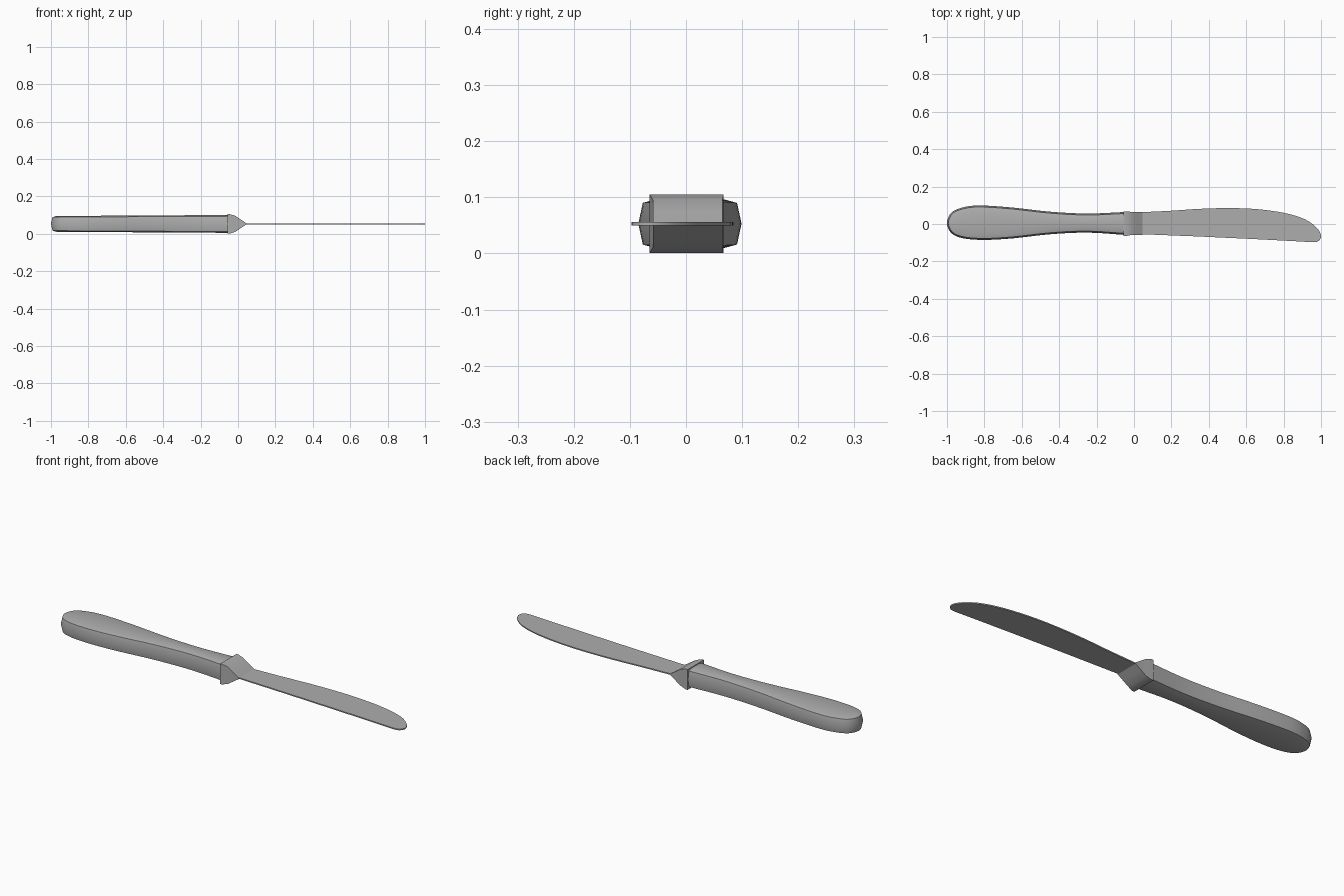
import bpy, math
from mathutils import Vector

cube = bpy.data.objects.get("Cube")
if cube:
    bpy.data.objects.remove(cube)

MID = 0.053  # height of the blade plane

steel = bpy.data.materials.new("brushed_steel")
steel.use_nodes = True
GREY = (0.42, 0.42, 0.42, 1)
steel.diffuse_color = GREY
steel.node_tree.nodes["Principled BSDF"].inputs["Base Color"].default_value = GREY


def smooth_path(points, steps=4):
    """Sample a Catmull-Rom curve through the 2D points."""
    pts = [Vector(p) for p in points]
    pts = [2 * pts[0] - pts[1]] + pts + [2 * pts[-1] - pts[-2]]
    out = []
    for a, b, c, d in zip(pts, pts[1:], pts[2:], pts[3:]):
        for s in range(steps):
            t = s / steps
            out.append(0.5 * (2 * b + (c - a) * t + (2 * a - 5 * b + 4 * c - d) * t * t
                              + (3 * b - a - 3 * c + d) * t ** 3))
    return out + [pts[-2]]


def inset_path(path, amount):
    """Shift an outline to its right, keeping the end points at their x."""
    out = []
    for i, p in enumerate(path):
        t = (path[min(i + 1, len(path) - 1)] - path[max(i - 1, 0)]).normalized()
        n = Vector((t.y, -t.x))
        if i in (0, len(path) - 1):
            n = Vector((0, math.copysign(1, n.y)))
        out.append(p + n * amount)
    return out


def make_object(name, verts, faces, angle):
    mesh = bpy.data.meshes.new(name)
    mesh.from_pydata(verts, [], faces)
    mesh.materials.append(steel)
    obj = bpy.data.objects.new(name, mesh)
    bpy.context.collection.objects.link(obj)
    bpy.ops.object.select_all(action='DESELECT')
    obj.select_set(True)
    bpy.context.view_layer.objects.active = obj
    bpy.ops.object.mode_set(mode='EDIT')
    bpy.ops.mesh.select_all(action='SELECT')
    bpy.ops.mesh.normals_make_consistent(inside=False)
    bpy.ops.object.mode_set(mode='OBJECT')
    bpy.ops.object.shade_smooth_by_angle(angle=math.radians(angle))
    return obj


def stacked_outline(name, path, levels, height, angle):
    """Stack inset copies of an outline; levels are (inset, height factor)."""
    n = len(path)
    verts, faces = [], []
    for inset, f in levels:
        verts += [(p.x, p.y, MID + f * height(p.x)) for p in inset_path(path, inset)]
    for k in range(len(levels) - 1):
        for i in range(n):
            j = (i + 1) % n
            faces.append((k * n + i, k * n + j, k * n + n + j, k * n + n + i))
    # caps are strips between opposite sides of the outline
    for base in (0, (len(levels) - 1) * n):
        for i in range((n - 1) // 2):
            quad = (i, i + 1, n - 2 - i, n - 1 - i)
            faces.append(tuple(base + v for v in dict.fromkeys(quad)))
    return make_object(name, verts, faces, angle)


# Handle: clockwise outline from the front of the neck, round the butt and back
handle_outline = smooth_path([
    (-0.05, -0.058), (-0.25, -0.046), (-0.45, -0.055), (-0.65, -0.077),
    (-0.8, -0.085), (-0.91, -0.077), (-0.975, -0.05),
    (-1.0, 0.005),
    (-0.975, 0.062), (-0.91, 0.09), (-0.82, 0.099), (-0.65, 0.088),
    (-0.45, 0.066), (-0.25, 0.056), (-0.05, 0.064)])
stacked_outline("handle", handle_outline,
                [(0.03, -1), (0.008, -0.86), (0, 0), (0.008, 0.86), (0.03, 1)],
                lambda x: 0.048 + 0.006 * x, 35)

# Bolster: square collar tapering down to the blade
sections = [(-0.056, 0.0525), (-0.045, 0.0525), (-0.015, 0.043), (0.015, 0.023), (0.045, 0.003)]
verts, faces = [], []
for x, h in sections:
    low, high = (-0.065, 0.067) if x < -0.04 else (-0.059, 0.065)
    verts += [(x, low, MID - h), (x, high, MID - h), (x, high, MID + h), (x, low, MID + h)]
for k in range(len(sections) - 1):
    for i in range(4):
        j = (i + 1) % 4
        faces.append((4 * k + i, 4 * k + j, 4 * k + 4 + j, 4 * k + 4 + i))
faces += [(0, 1, 2, 3), tuple(range(len(verts) - 4, len(verts)))]
make_object("bolster", verts, faces, 40)

# Blade: thin plate with a rounded, drooping tip
blade_outline = smooth_path([
    (0.02, 0.062), (0.2, 0.071), (0.35, 0.081), (0.5, 0.085), (0.65, 0.08),
    (0.8, 0.06), (0.91, 0.027), (0.975, -0.018),
    (1.0, -0.06),
    (0.99, -0.088), (0.96, -0.097), (0.88, -0.093), (0.65, -0.081),
    (0.5, -0.074), (0.35, -0.067), (0.2, -0.061), (0.02, -0.054)])
stacked_outline("blade", blade_outline, [(0, -1), (0, 1)], lambda x: 0.003, 40)
